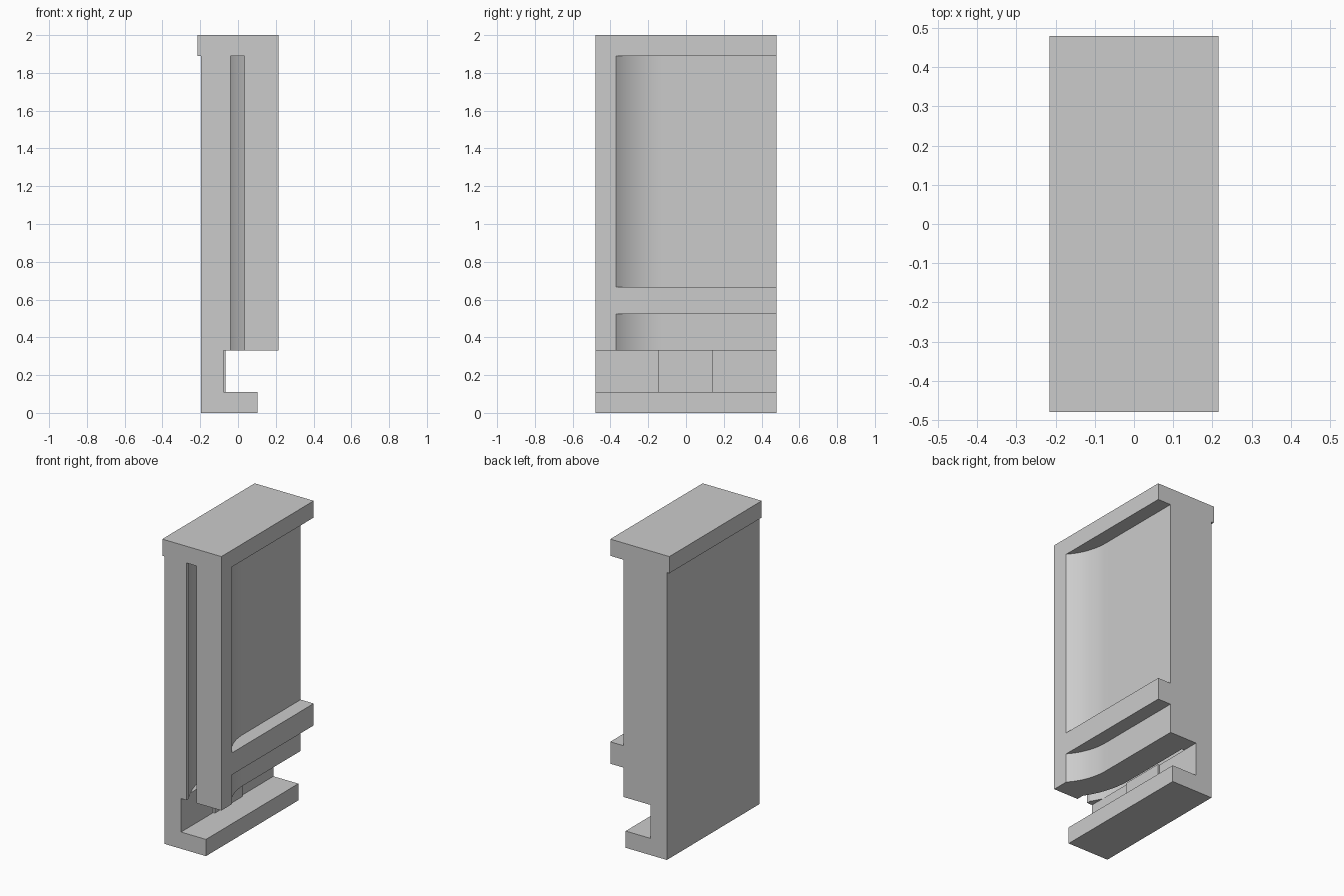
import bpy, bmesh
from math import acos, cos, sin, radians
from mathutils import Vector

cube = bpy.data.objects.get("Cube")
if cube:
    bpy.data.objects.remove(cube, do_unlink=True)

# Single grey material
grey = bpy.data.materials.new("light_grey")
grey.use_nodes = True
COLOUR = (0.6, 0.6, 0.6, 1)
grey.diffuse_color = COLOUR
grey.node_tree.nodes["Principled BSDF"].inputs["Base Color"].default_value = COLOUR


def prism(name, outline, offset):
    """Extrude a closed 3D outline along an offset vector."""
    bm = bmesh.new()
    face = bm.faces.new([bm.verts.new(p) for p in outline])
    grown = bmesh.ops.extrude_face_region(bm, geom=[face])
    verts = [g for g in grown["geom"] if isinstance(g, bmesh.types.BMVert)]
    bmesh.ops.translate(bm, verts=verts, vec=Vector(offset))
    bmesh.ops.recalc_face_normals(bm, faces=bm.faces)
    mesh = bpy.data.meshes.new(name)
    bm.to_mesh(mesh)
    bm.free()
    mesh.materials.append(grey)
    obj = bpy.data.objects.new(name, mesh)
    bpy.context.collection.objects.link(obj)
    return obj


def plan_prism(name, plan, z0, z1):
    return prism(name, [(x, y, z0) for x, y in plan], (0, 0, z1 - z0))


# All curved walls are concentric arcs that end parallel to y
CX, CY, STEPS = 0.496, -0.12, 16


def arc(x_start, x_end):
    radius = CX - x_end
    a0 = acos((CX - x_start) / radius)
    angles = [a0 * (1 - i / STEPS) for i in range(STEPS + 1)]
    return [(CX - radius * cos(a), CY - radius * sin(a)) for a in angles]


def cut(target, cutter):
    cutter.hide_render = True
    mod = target.modifiers.new("cut", "BOOLEAN")
    mod.operation, mod.solver, mod.object = "DIFFERENCE", "EXACT", cutter
    bpy.context.view_layer.objects.active = target
    bpy.ops.object.modifier_apply(modifier=mod.name)
    bpy.data.objects.remove(cutter, do_unlink=True)


# Body: side silhouette with top lip, lower notch and foot
BACK, SIDE, NOTCH, HALF = -0.197, 0.215, -0.078, 0.48
silhouette = [(BACK, 0), (0.103, 0), (0.103, 0.11), (NOTCH, 0.11), (NOTCH, 0.33),
              (SIDE, 0.33), (SIDE, 2), (-SIDE, 2), (-SIDE, 1.89), (BACK, 1.89)]
body = prism("body", [(x, -HALF, z) for x, z in silhouette], (0, 2 * HALF, 0))

# Recessed panels above and below the cross rib, open at the back
panel = arc(SIDE, 0.12) + [(0.12, 0.6), (0.3, 0.6), (0.3, arc(SIDE, 0.12)[0][1])]
cut(body, plan_prism("upper_recess", panel, 0.667, 1.89))
cut(body, plan_prism("lower_recess", panel, 0.25, 0.523))

# Curved slot entering from the front
slot = ([(0.035, -0.6)] + arc(0.035, -0.06) + [(-0.06, 0.37), (-0.135, 0.37)]
        + arc(-0.04, -0.135)[::-1] + [(-0.04, -0.6)])
cut(body, plan_prism("slot", slot, 0.33, 1.89))

# Raised pad in the middle of the notch
pad = [(NOTCH - 0.01, -0.147), (-0.066, -0.147), (-0.066, 0.142), (NOTCH - 0.01, 0.142)]
plan_prism("notch_pad", pad, 0.11, 0.33)

# Smooth curved walls, keep corners sharp
bpy.ops.object.select_all(action="DESELECT")
body.select_set(True)
bpy.context.view_layer.objects.active = body
bpy.ops.object.shade_smooth_by_angle(angle=radians(20))
